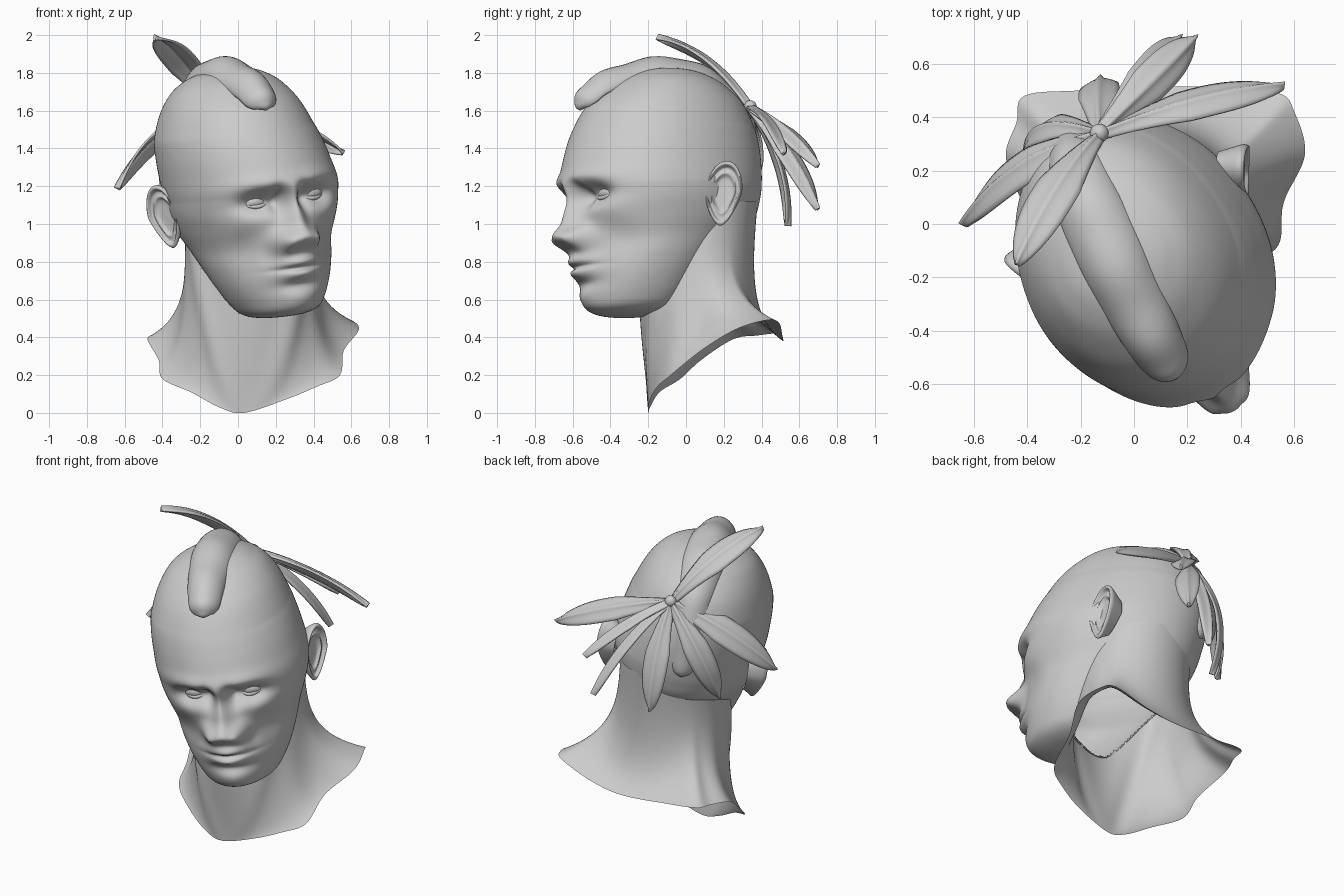
import bpy, bmesh
from math import sin, cos, pi, exp, atan2, radians
from mathutils import Vector, Matrix
from mathutils.bvhtree import BVHTree

if "Cube" in bpy.data.objects:
    bpy.data.objects.remove(bpy.data.objects["Cube"])

# The head is turned to its left and tipped to its right; head parts use this local frame
HEAD = Matrix.Translation((0, 0, 1.2)) @ Matrix.Rotation(radians(25), 4, 'Z') @ Matrix.Rotation(radians(-8), 4, 'Y')


def spline(pts, n, closed=False):
    """Catmull-Rom resampling of tuples of any length."""
    out, m = [], len(pts)
    get = (lambda i: pts[i % m]) if closed else (lambda i: pts[min(max(i, 0), m - 1)])
    for i in range(m if closed else m - 1):
        a, b, c, d = (get(i + k) for k in (-1, 0, 1, 2))
        for j in range(n):
            t = j / n
            out.append(tuple(.5 * (2 * q + (r - p) * t + (2 * p - 5 * q + 4 * r - s) * t * t
                                   + (3 * q - p - 3 * r + s) * t ** 3) for p, q, r, s in zip(a, b, c, d)))
    if not closed:
        out.append(tuple(pts[-1]))
    return out


def loft(name, rows, wrap=True, matrix=None):
    """Smooth surface through rows of points."""
    n = len(rows[0])
    faces = [(i * n + j, i * n + (j + 1) % n, (i + 1) * n + (j + 1) % n, (i + 1) * n + j)
             for i in range(len(rows) - 1) for j in range(n if wrap else n - 1)]
    me = bpy.data.meshes.new(name)
    me.from_pydata([p for r in rows for p in r], [], faces)
    bm = bmesh.new()
    bm.from_mesh(me)
    if matrix:
        bm.transform(matrix)
    bmesh.ops.remove_doubles(bm, verts=bm.verts, dist=1e-5)
    bmesh.ops.recalc_face_normals(bm, faces=bm.faces)
    for f in bm.faces:
        f.smooth = True
    bm.to_mesh(me)
    bm.free()
    ob = bpy.data.objects.new(name, me)
    bpy.context.collection.objects.link(ob)
    return ob


def trim_hidden(ob, tree, zmin, zmax, depth, radial):
    """Remove the part of a surface buried inside another one."""
    bm = bmesh.new()
    bm.from_mesh(ob.data)
    gone = []
    for v in bm.verts:
        if zmin < v.co.z < zmax:
            loc, n, _, _ = tree.find_nearest(v.co)
            if radial and n.dot(loc - Vector((.05, .03, loc.z))) < 0:
                n = -n
            if (v.co - loc).dot(n) < -depth:
                gone.append(v)
    bmesh.ops.delete(bm, geom=gone, context='VERTS')
    bm.to_mesh(ob.data)
    bm.free()


# Head: rows of height, front reach, back reach, half width, depth of widest point
ROWS = [(.632, .1, -.1, 0, .1), (.618, .22, .05, .14, .1), (.585, .32, .16, .22, .1), (.53, .41, .25, .29, .1),
        (.43, .52, .35, .355, .12), (.3, .60, .405, .405, .14), (.2, .645, .42, .425, .16), (.1, .68, .42, .435, .17),
        (0, .705, .41, .44, .18), (-.1, .675, .39, .43, .18), (-.2, .65, .35, .4, .18), (-.3, .645, .25, .362, .2),
        (-.4, .645, .14, .335, .25), (-.5, .63, .04, .3, .28), (-.6, .61, -.05, .25, .3),
        (-.66, .58, -.13, .2, .32), (-.688, .5, -.23, .12, .35), (-.695, .37, -.37, 0, .37)]
# Face shaping bumps: x, z, x spread, z spread, amount (off-centre ones are mirrored)
BUMPS = [(.15, .03, .1, .035, .022), (.165, -.06, .075, .045, -.09), (.07, -.07, .03, .05, -.065),
         (0, -.08, .036, .07, .02), (0, -.19, .046, .06, .065), (0, -.275, .055, .042, .11),
         (.085, -.288, .034, .038, .08), (.27, -.16, .08, .06, .025),
         (.24, -.34, .06, .09, -.03), (0, -.42, .11, .09, .03), (0, -.402, .07, .02, .03),
         (0, -.468, .065, .022, .035), (0, -.434, .085, .009, -.028), (0, -.525, .08, .024, -.022),
         (0, -.61, .09, .05, .03), (.15, -.36, .025, .05, -.012)]


def sculpt(x, z):
    d = 0
    for bx, bz, sx, sz, amt in BUMPS:
        q = ((z - bz) / sz) ** 2
        if q < 12:
            d += amt * exp(-(((abs(x) - bx) / sx) ** 2 + q) / 2)
    return d


head_rows = []
for z, f, b, w, c in spline(ROWS, 11):
    ring = []
    for k in range(220):
        a = 2 * pi * k / 220
        ca, x = cos(a), w * sin(a)
        y = c + ca * ((f - c) if ca > 0 else (b + c))
        if ca > 0:
            y += sculpt(x, z) * min(1, 2 * ca)
        ring.append((x - .04 * max(0, min(1, (z + .03) / .33)), -y, z))
    head_rows.append(ring)
head = loft("head", head_rows, True, HEAD)

# Eyes, lids and ears on both sides
EAR = [(0, .01), (.3, .01), (.5, .014), (.62, .03), (.7, .026), (.8, .026), (.88, .048), (.95, .05), (1, .035),
       (.95, .012), (.7, -.06)]
for side, word in ((-1, "right"), (1, "left")):
    bpy.ops.mesh.primitive_uv_sphere_add(segments=32, ring_count=20, radius=1)
    eye = bpy.context.object
    eye.name = word + "_eye"
    eye.matrix_world = (HEAD @ Matrix.Translation((side * .17, -.525, -.06))
                        @ Matrix.Rotation(side * .3, 4, 'Z') @ Matrix.Diagonal((.078, .055, .045, 1)))
    bpy.ops.object.shade_smooth()
    for lid, h in (("upper", .033), ("lower", -.026)):
        cu = bpy.data.curves.new(word + "_" + lid + "_lid", 'CURVE')
        cu.dimensions = '3D'
        cu.bevel_depth = .012
        cu.bevel_resolution = 3
        sp = cu.splines.new('POLY')
        sp.points.add(12)
        for i, p in enumerate(sp.points):
            t = i / 6 - 1
            p.co = (side * (.17 + .073 * t), -.572 + .03 * t * t + .018 * t, -.06 + h * (1 - t * t) + .004 * t, 1)
            p.radius = 1 - .4 * t * t
        ob = bpy.data.objects.new(cu.name, cu)
        bpy.context.collection.objects.link(ob)
        ob.matrix_world = HEAD
    lean, rows = radians(27), []
    for r, h in spline(EAR, 4):
        ring = []
        for k in range(48):
            a = 2 * pi * k / 48
            v = .17 * r * sin(a)
            u = .1 * r * cos(a) * (1 - .35 * max(0, -sin(a))) + .15 * v
            hh = h * (1 - .4 * max(0, -sin(a)) * r)
            ring.append((side * (.418 + u * sin(lean) + hh * cos(lean)), .02 + u * cos(lean) - hh * sin(lean), v - .1))
        rows.append(ring)
    loft(word + "_ear", rows, True, HEAD)

# Hair strip over the crown: reach, height, half width, thickness
STRIP = [(.57, .41, .0, .0), (.565, .435, .06, .035), (.535, .475, .09, .055), (.455, .535, .105, .065),
         (.3, .595, .12, .065), (.1, .635, .13, .062), (-.1, .61, .13, .06), (-.25, .525, .115, .05),
         (-.345, .42, .10, .04), (-.40, .28, .09, .028), (-.415, .12, .08, .025), (-.41, 0, .06, .02), (-.40, -.04, 0, 0)]
path, rows = spline(STRIP, 6), []
for i, (f, z, w, t) in enumerate(path):
    p, q = path[max(i - 1, 0)], path[min(i + 1, len(path) - 1)]
    n = Vector((q[1] - p[1], -(q[0] - p[0]))).normalized()
    ring = []
    for k in range(28):
        a = 2 * pi * k / 28
        h = t * max(sin(a), -.3) * (1 + .08 * sin(i * .7)) - .3 * w * cos(a) ** 2
        ring.append((w * cos(a) - .045, -(f + n.x * h), z + n.y * h))
    rows.append(ring)
loft("hair_strip", rows, True, HEAD)

# Neck and shoulders: an open sheet flaring from the neck to a ragged edge
EDGE = [(.03, -.2, 0), (.25, -.19, .07), (.42, -.15, .14), (.54, -.08, .2), (.56, .08, .33), (.64, .26, .44),
        (.6, .42, .49), (.54, .49, .48), (.32, .51, .41), (.1, .515, .38), (-.2, .5, .4), (-.41, .48, .42),
        (-.44, .38, .41), (-.48, .25, .39), (-.42, .08, .28), (-.4, -.03, .18), (-.25, -.14, .11), (-.1, -.19, .03)]
edge = [Vector(p) for p in spline(EDGE, 7, True)]
angles = [atan2(p.y - .1, p.x - .06) for p in edge]
rows = []
for i in range(65):
    t = i / 64
    ring = []
    for b, a in zip(edge, angles):
        ca, sa = cos(a), sin(a)
        p0 = Vector((.03 + .31 * ca, .1 + .28 * sa, 1.12))
        p1 = Vector((.06 + .34 * ca, .01 + .34 * sa, .8))
        p2 = Vector((.07 + .33 * ca, .07 + .26 * sa, b.z + .12))
        p = p0 * (1 - t) ** 3 + p1 * 3 * t * (1 - t) ** 2 + p2 * 3 * t * t * (1 - t) + b * t ** 3
        off = abs((a + pi / 2 + pi) % (2 * pi) - pi)          # angle away from the throat
        cord = .02 * exp(-((off - 1.3 + 1.1 * t) / .2) ** 2) * sin(pi * t)
        ring.append(p + Vector((ca, sa, 0)) * cord)
    rows.append(ring)
neck = loft("neck_and_shoulders", rows)

# Cut away what is buried where head and neck meet
head_tree, neck_tree = (BVHTree.FromPolygons([v.co.copy() for v in o.data.vertices],
                                             [tuple(p.vertices) for p in o.data.polygons]) for o in (head, neck))
trim_hidden(head, neck_tree, 0, 1.0, .015, True)
trim_hidden(neck, head_tree, .45, 2, .02, False)

# Feathers fanning from a knot at the back of the crown: tip, bow, half width, facing
ROOT = Vector((-.13, .34, 1.62))
FEATHERS = [((.17, .7, 1.08), .10, .07, (.65, .5, .6)), ((.23, .7, 1.31), .08, .07, (.6, .5, .65)),
            ((.56, .52, 1.38), .08, .075, (.3, .7, .55)), ((-.64, 0, 1.19), .16, .085, (-.45, .33, .42)),
            ((-.44, -.15, 1.99), .13, .085, (-.15, .4, .75)), ((-.12, .54, .99), .12, .075, (-.1, .65, .1)),
            ((-.4, .23, 1.03), .22, .075, (-.4, .39, .13))]
for i, (tip, bow, width, out) in enumerate(FEATHERS):
    tip, out = Vector(tip), Vector(out).normalized()
    ctrl = (ROOT + tip) / 2 + out * bow
    rows = []
    for j in range(29):
        t = 1 - (1 - j / 28) ** 1.5
        p = ROOT * (1 - t) ** 2 + ctrl * 2 * t * (1 - t) + tip * t * t
        tan = (ctrl - ROOT) * (1 - t) + (tip - ctrl) * t
        across = tan.cross(out).normalized()
        up = across.cross(tan).normalized()
        up = up if up.dot(out) > 0 else -up
        w = width * (.25 + .75 * min(1, t / .45)) * max(.02, 1 - max(0, (t - .55) / .45) ** 2.2) ** .75
        rows.append([p + across * w * u + up * (.012 * exp(-(u / .15) ** 2) - .018 * u * u)
                     for u in (-1, -.75, -.5, -.25, -.12, 0, .12, .25, .5, .75, 1)])
    ob = loft("feather_%d" % (i + 1), rows, False)
    so = ob.modifiers.new("thickness", 'SOLIDIFY')
    so.thickness = .012
    so.offset = 0

# Knot tying the feathers
bpy.ops.mesh.primitive_uv_sphere_add(segments=20, ring_count=12, radius=.035, location=ROOT)
bpy.context.object.name = "feather_knot"
bpy.ops.object.shade_smooth()
